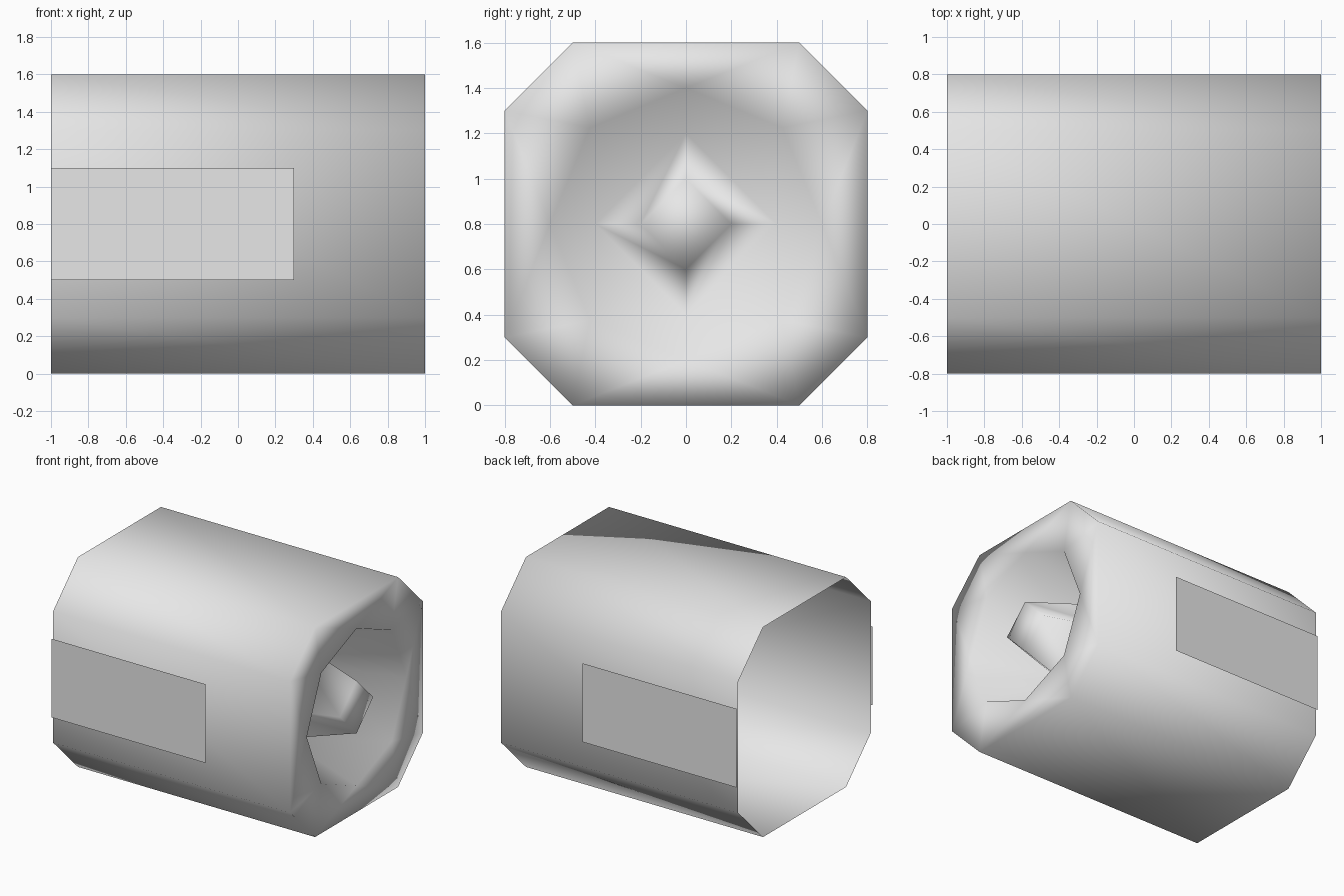
import bpy, bmesh
from math import sin, cos, pi
from mathutils import Vector

cube = bpy.data.objects.get("Cube")
if cube:
    bpy.data.objects.remove(cube, do_unlink=True)

MID = 0.8  # height of the nozzle axis

grey = bpy.data.materials.new("light_grey")
grey.use_nodes = True
grey.diffuse_color = (0.8, 0.8, 0.8, 1)
grey.node_tree.nodes["Principled BSDF"].inputs["Base Color"].default_value = (0.8, 0.8, 0.8, 1)


def finish(name, bm, smooth):
    mesh = bpy.data.meshes.new(name)
    for f in bm.faces:
        f.smooth = smooth
    bm.to_mesh(mesh)
    bm.free()
    mesh.materials.append(grey)
    obj = bpy.data.objects.new(name, mesh)
    bpy.context.collection.objects.link(obj)
    return obj


def ring(bm, x, points):
    return [bm.verts.new((x, y, MID + z)) for y, z in points]


def circle(radius, sides):
    return [(radius * cos(2 * pi * i / sides), radius * sin(2 * pi * i / sides)) for i in range(sides)]


def bridge(bm, a, b):
    n = len(a)
    for i in range(n):
        j = (i + 1) % n
        bm.faces.new((a[i], a[j], b[j], b[i]))


# Nozzle: chamfered square tube, flat rim, funnel and central plug in one smooth skin
bm = bmesh.new()
quarter = [(0.8, 0.5), (0.5, 0.8)]
outline = []
for turn in range(4):
    outline += quarter
    quarter = [(-z, y) for y, z in quarter]

back = ring(bm, -1, outline)
front = ring(bm, 1, outline)
lip = ring(bm, 1, circle(0.6, 8))
base = ring(bm, 0.4, circle(0.4, 4))
tip = ring(bm, 1, circle(0.2, 4))

# Tube walls, open at the rear
bridge(bm, back, front)

# Rim: zigzag of triangles between the outline and the turned lip
for i in range(8):
    j = (i + 1) % 8
    bm.faces.new((front[i], lip[j], lip[i]))
    bm.faces.new((front[i], front[j], lip[j]))

# Funnel from the eight sided lip down to the four sided plug base
for i in range(4):
    j = (i + 1) % 4
    a, b, c = lip[2 * i], lip[2 * i + 1], lip[(2 * i + 2) % 8]
    bm.faces.new((a, b, base[i]))
    bm.faces.new((b, base[j], base[i]))
    bm.faces.new((b, c, base[j]))

# Plug and its end
bridge(bm, base, tip)
bm.faces.new(tip)
finish("nozzle", bm, True)

# Flat side panels, standing just off the walls
for name, side in (("right_panel", -1), ("left_panel", 1)):
    bm = bmesh.new()
    corners = [(-1, 0.5), (0.3, 0.5), (0.3, 1.1), (-1, 1.1)]
    face = bm.faces.new([bm.verts.new((x, side * 0.82, z)) for x, z in corners])
    face.normal_update()
    if face.normal.dot(Vector((0, side, 0))) < 0:
        face.normal_flip()
    finish(name, bm, False)
